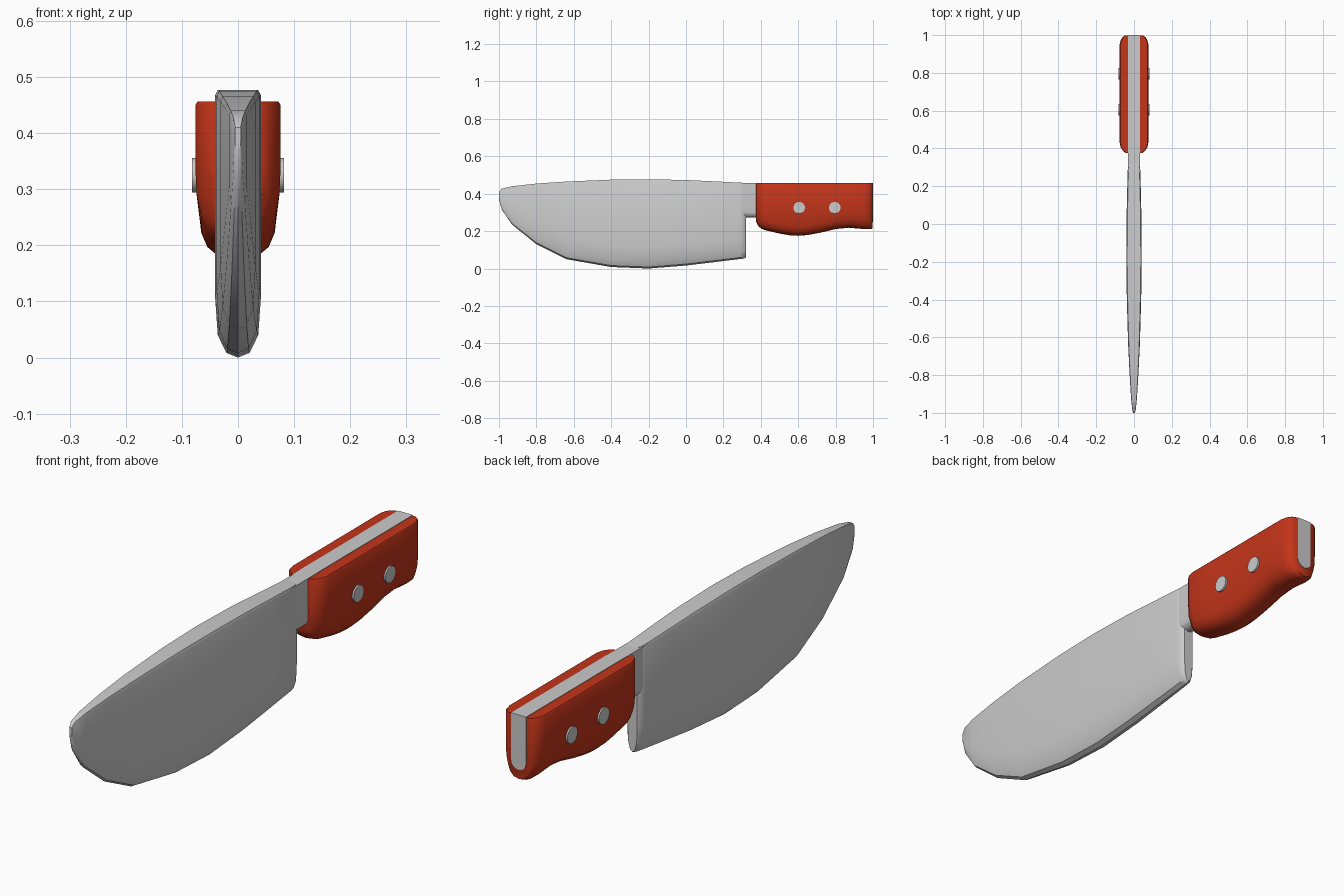
import bpy, bmesh, math

red = bpy.data.materials.new("red")
red.diffuse_color = (0.55, 0.035, 0.01, 1)


def loft(name, stations, section, mat=None, angle=40):
    """Skin mirrored half-sections (x, z) placed at each station's y."""
    bm = bmesh.new()
    rings = []
    for y, zb, zt, w in stations:
        half = section(zb, zt, w)
        pts = half + [(-x, z) for x, z in reversed(half) if x > 1e-6]
        rings.append([bm.verts.new((x, y, z)) for x, z in pts])
    n = len(rings[0])
    for a, b in zip(rings, rings[1:]):
        for i in range(n):
            j = (i + 1) % n
            bm.faces.new((a[i], a[j], b[j], b[i]))
    bm.faces.new(rings[0])
    bm.faces.new(rings[-1])
    bmesh.ops.recalc_face_normals(bm, faces=bm.faces)
    me = bpy.data.meshes.new(name)
    bm.to_mesh(me)
    bm.free()
    ob = bpy.data.objects.new(name, me)
    bpy.context.collection.objects.link(ob)
    if mat:
        me.materials.append(mat)
    smooth(ob, angle)
    return ob


def smooth(ob, angle):
    bpy.ops.object.select_all(action='DESELECT')
    ob.select_set(True)
    bpy.context.view_layer.objects.active = ob
    bpy.ops.object.shade_smooth_by_angle(angle=math.radians(angle))


def blade_section(zb, zt, w):
    s = min(1, (zt - zb) / 0.3)
    return [(0.88 * w, zt), (w, zt - 0.01 * s), (w, zb + 0.11 * s),
            (0.88 * w, zb + 0.04 * s), (0.5 * w, zb + 0.008 * s), (0, zb)]


def tang_section(zb, zt, w):
    arc = [math.radians(a) for a in (0, 22.5, 45, 67.5, 90)]
    return [(w, zt)] + [(w * math.cos(a) if a < 1.5 else 0,
                         zb + w * (1 - math.sin(a))) for a in arc]


def handle_section(zb, zt, w):
    return [(w - 0.004, zt), (w, zt - 0.006), (w, 0.34), (0.97 * w, 0.29),
            (0.86 * w, zb + 0.047), (0.72 * w, zb + 0.022),
            (0.45 * w, zb + 0.005), (0, zb)]


# Blade: y, edge z, spine z, half thickness
loft("blade", [
    (-1.0, 0.37, 0.41, 0.005), (-0.985, 0.315, 0.427, 0.009),
    (-0.93, 0.235, 0.44, 0.015), (-0.8, 0.13, 0.454, 0.023),
    (-0.64, 0.05, 0.465, 0.031), (-0.4, 0.008, 0.475, 0.038),
    (-0.2, 0.0, 0.477, 0.041), (0.0, 0.016, 0.473, 0.04),
    (0.15, 0.034, 0.466, 0.037), (0.29, 0.051, 0.459, 0.033),
    (0.31, 0.053, 0.458, 0.029), (0.32, 0.058, 0.457, 0.02)],
    blade_section)

# Tang: neck and the strip running through the handle
loft("tang", [(0.26, 0.272, 0.457, 0.031), (0.38, 0.272, 0.457, 0.031),
              (0.45, 0.25, 0.458, 0.031), (1.0, 0.25, 0.458, 0.031)],
     tang_section)

# Handle grip
loft("handle", [
    (0.375, 0.25, 0.456, 0.043), (0.387, 0.226, 0.456, 0.058),
    (0.405, 0.212, 0.456, 0.07), (0.43, 0.203, 0.456, 0.076),
    (0.51, 0.185, 0.456, 0.076), (0.56, 0.177, 0.456, 0.076),
    (0.60, 0.175, 0.456, 0.076), (0.65, 0.179, 0.456, 0.076),
    (0.72, 0.192, 0.456, 0.076), (0.8, 0.211, 0.456, 0.076),
    (0.87, 0.218, 0.456, 0.076), (0.95, 0.211, 0.456, 0.076),
    (0.975, 0.21, 0.456, 0.07), (0.99, 0.211, 0.456, 0.06),
    (0.998, 0.215, 0.456, 0.048)],
    handle_section, red)

# Rivets
for i, y in enumerate((0.605, 0.795)):
    bpy.ops.mesh.primitive_cylinder_add(
        vertices=24, radius=0.031, depth=0.164,
        location=(0, y, 0.325), rotation=(0, math.pi / 2, 0))
    rivet = bpy.context.object
    rivet.name = f"rivet_{i + 1}"
    smooth(rivet, 40)
